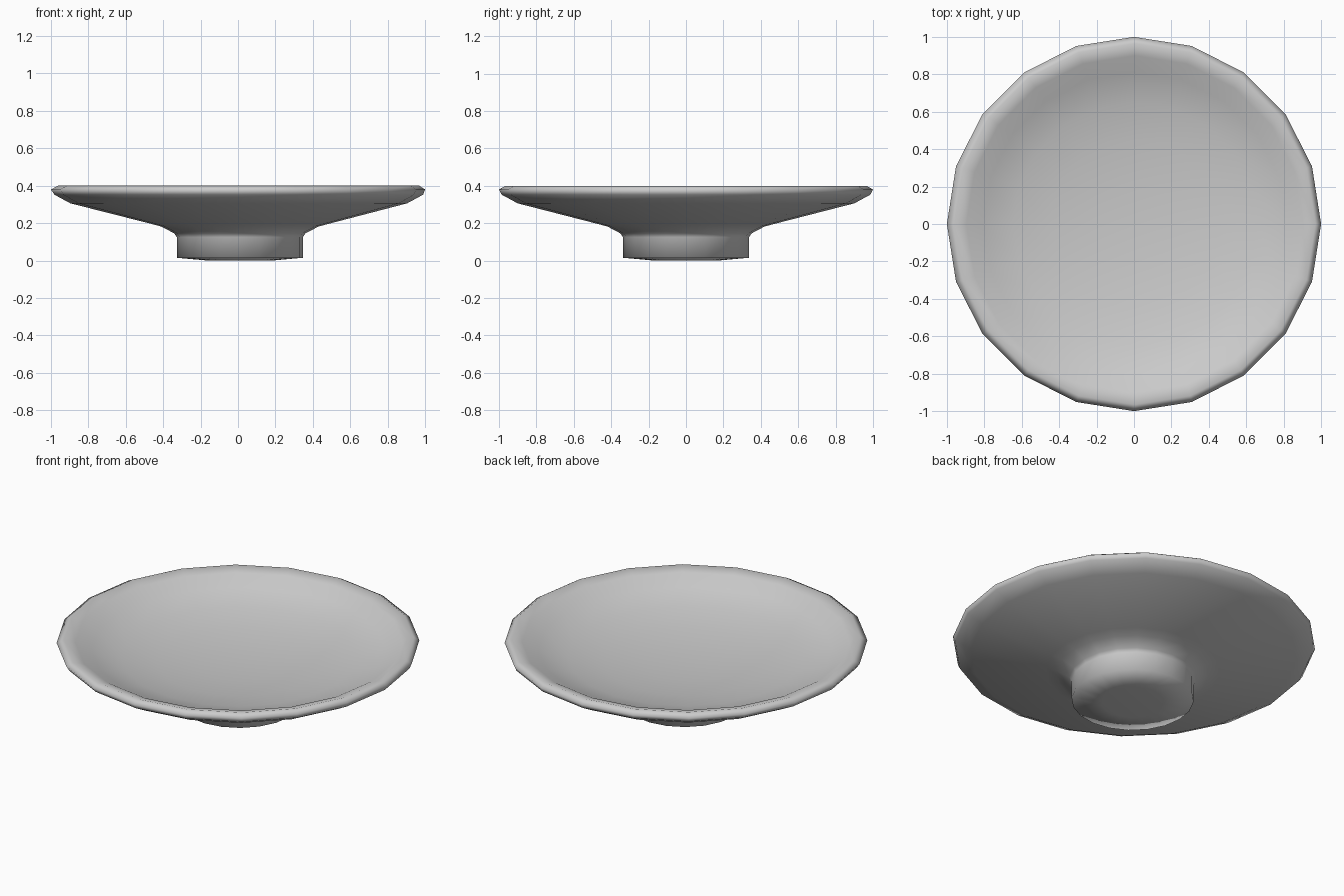
import bpy, bmesh
from math import cos, sin, tau

if "Cube" in bpy.data.objects:
    bpy.data.objects.remove(bpy.data.objects["Cube"])

SIDES = 20


def lathe(name, profile):
    """Revolve (radius, height, x offset) rings; zero radius closes to a point."""
    bm = bmesh.new()
    rings = []
    for r, z, dx in profile:
        if r == 0:
            rings.append([bm.verts.new((dx, 0, z))] * SIDES)
        else:
            rings.append([bm.verts.new((r * cos(tau * i / SIDES) + dx,
                                        r * sin(tau * i / SIDES), z))
                          for i in range(SIDES)])
    for a, b in zip(rings, rings[1:]):
        for i in range(SIDES):
            j = (i + 1) % SIDES
            bm.faces.new(list(dict.fromkeys((a[i], a[j], b[j], b[i]))))
    bmesh.ops.recalc_face_normals(bm, faces=bm.faces)
    for f in bm.faces:
        f.smooth = True
    mesh = bpy.data.meshes.new(name)
    bm.to_mesh(mesh)
    bm.free()
    ob = bpy.data.objects.new(name, mesh)
    bpy.context.collection.objects.link(ob)
    return ob


# Solid foot and underside; the foot sits very slightly off centre
foot = [(0, 0.0), (0.17, 0.0), (0.337, 0.015),
        (0.337, 0.125), (0.35, 0.145), (0.42, 0.182), (0.48, 0.198)]
# Underside, rounded rim, then the shallow inner bowl
bowl = [(0.90, 0.306), (0.985, 0.352), (1.0, 0.38),
        (0.965, 0.4), (0.90, 0.382), (0.81, 0.335),
        (0.65, 0.29), (0.45, 0.258), (0.22, 0.24), (0, 0.235)]

lathe("footed_dish", [(r, z, 0.01) for r, z in foot] +
      [(r, z, 0.004 if r < 0.99 else 0.0) for r, z in bowl])
